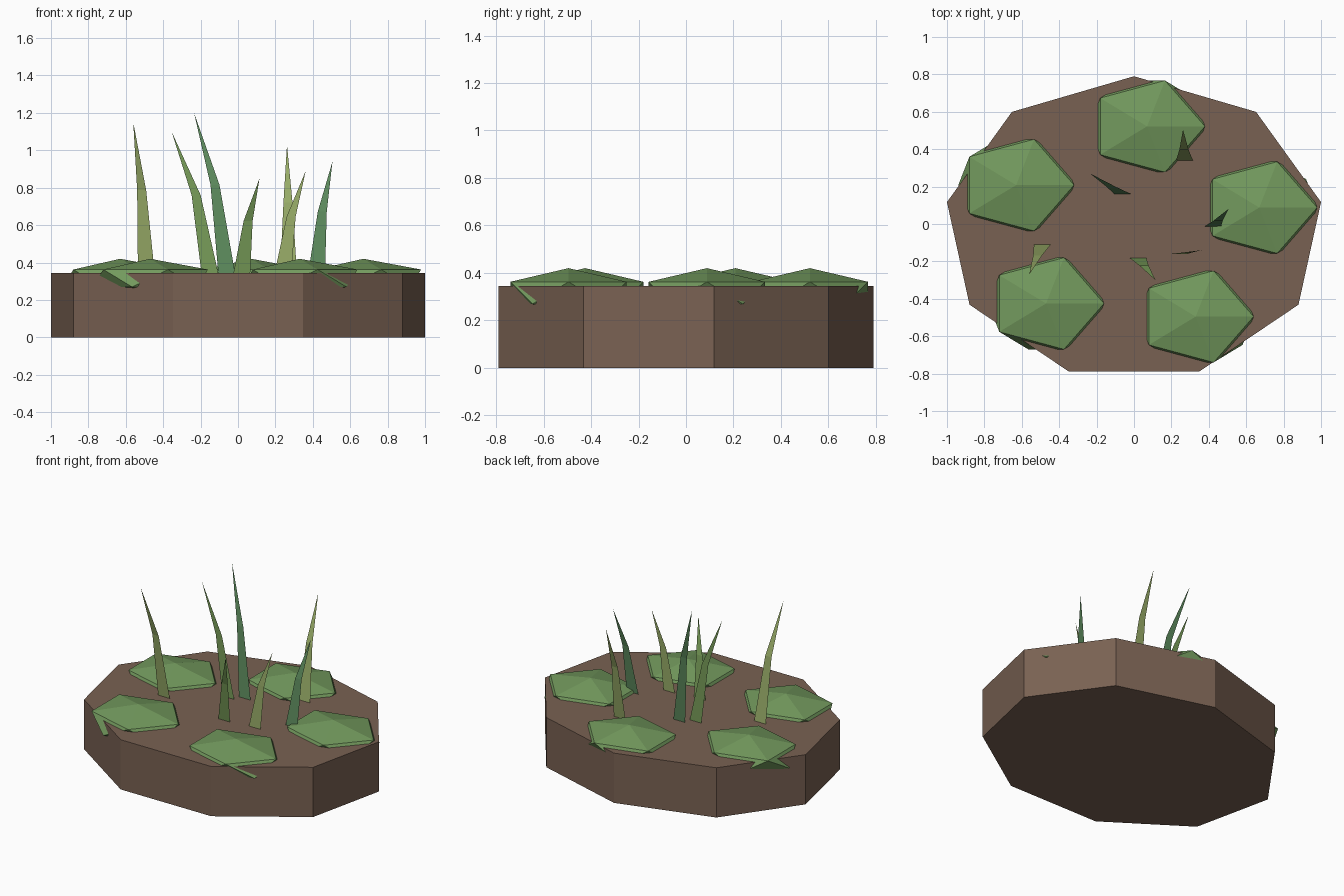
import bpy, bmesh
from mathutils import Matrix

if "Cube" in bpy.data.objects:
    bpy.data.objects.remove(bpy.data.objects["Cube"])

def material(name, rgb):
    m = bpy.data.materials.new(name)
    m.diffuse_color = (*rgb, 1)
    m.use_nodes = True
    m.node_tree.nodes["Principled BSDF"].inputs["Base Color"].default_value = m.diffuse_color
    return m

def add_object(name, bm, mat):
    mesh = bpy.data.meshes.new(name)
    bm.to_mesh(mesh)
    bm.free()
    mesh.materials.append(mat)
    ob = bpy.data.objects.new(name, mesh)
    bpy.context.collection.objects.link(ob)
    return ob

SOIL = material("soil", (0.19, 0.12, 0.085))
LEAF = material("leaf_green", (0.17, 0.32, 0.11))
OLIVE = material("olive_blade", (0.32, 0.42, 0.14))
MID = material("mid_blade", (0.19, 0.34, 0.10))
DARK = material("dark_blade", (0.11, 0.26, 0.11))
TOP = 0.345

# Nine-sided earth slab, one corner pointing to the back
bpy.ops.mesh.primitive_cylinder_add(vertices=9, radius=1, depth=TOP)
slab = bpy.context.object
slab.name = "earth_base"
slab.data.transform(Matrix.Translation((0, -0.0244, TOP / 2)) @ Matrix.Diagonal((1.0154, 0.8144, 1, 1)))
slab.data.materials.append(SOIL)

# Flattened icosahedron clumps sunk into the slab
for i, (x, y) in enumerate([(0.07, 0.522), (0.67, 0.088), (0.33, -0.495),
                            (-0.47, -0.425), (-0.63, 0.208)]):
    bm = bmesh.new()
    bmesh.ops.create_icosphere(bm, subdivisions=1, radius=1)
    bmesh.ops.transform(bm, verts=bm.verts, matrix=Matrix.Translation((x, y, 0.316))
                        @ Matrix.Diagonal((0.346, 0.288, 0.104, 1)))
    add_object(f"moss_pad_{i + 1}", bm, LEAF)

# Bent tapering grass blades: base x, y, tip x, y, z
blades = [(-0.49, -0.11, -0.56, -0.27, 1.15, OLIVE),
          (-0.15, 0.11, -0.355, 0.11, 1.10, MID),
          (-0.06, 0.16, -0.235, 0.27, 1.20, DARK),
          (0.02, -0.18, 0.115, -0.30, 0.85, MID),
          (0.27, 0.34, 0.262, 0.505, 1.03, OLIVE),
          (0.24, -0.16, 0.362, -0.14, 0.89, OLIVE),
          (0.42, -0.015, 0.505, 0.08, 0.94, DARK)]
for i, (bx, by, tx, ty, tz, mat) in enumerate(blades):
    bm = bmesh.new()
    mx, my, mz = bx + 0.36 * (tx - bx), by + 0.36 * (ty - by), TOP + 0.55 * (tz - TOP)
    a, b, c, d, tip = [bm.verts.new(p) for p in (
        (bx - 0.045, by, TOP - 0.005), (bx + 0.045, by, TOP - 0.005),
        (mx + 0.024, my, mz), (mx - 0.024, my, mz), (tx, ty, tz))]
    bm.faces.new((a, b, c, d))
    bm.faces.new((d, c, tip))
    add_object(f"grass_blade_{i + 1}", bm, mat)
